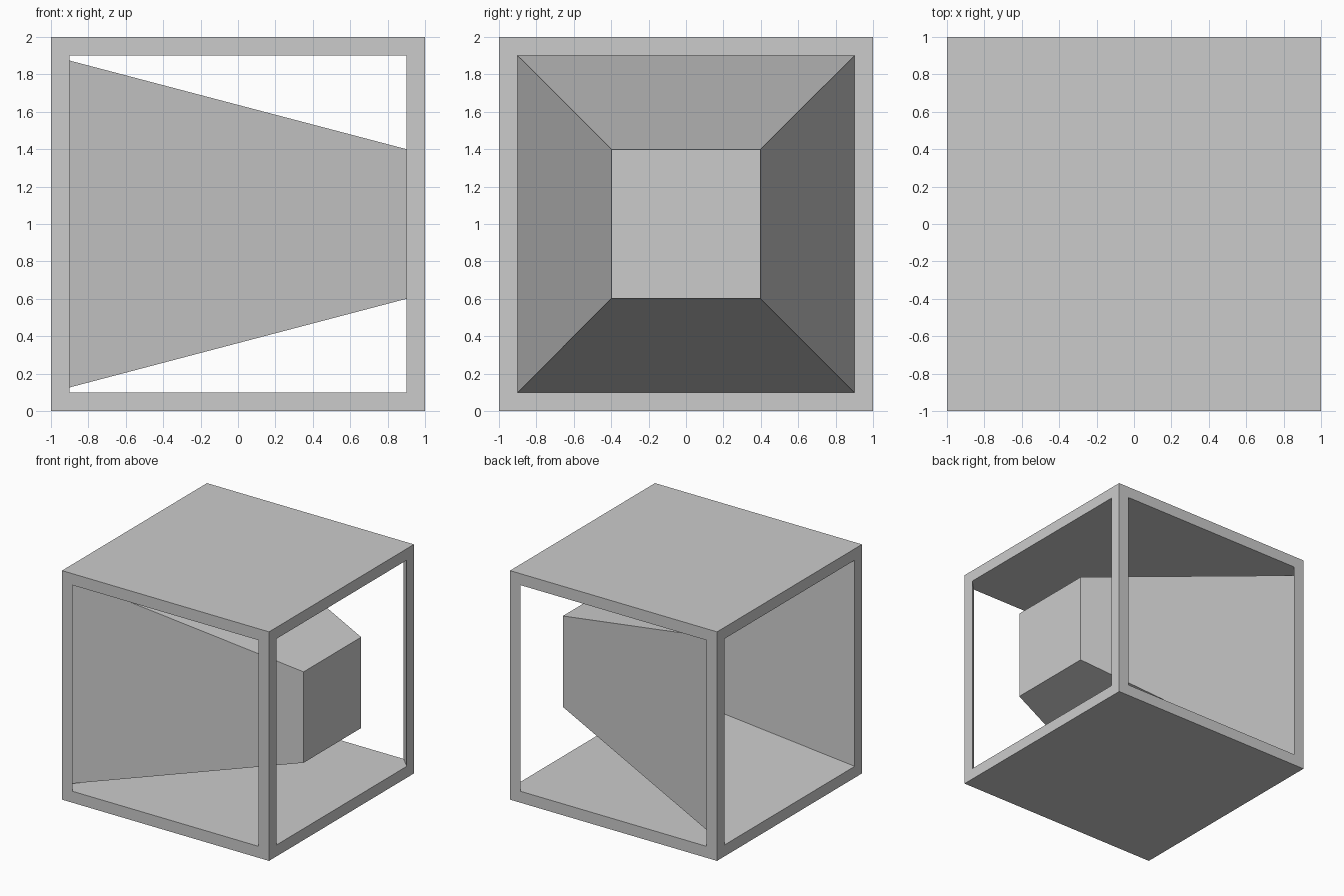
import bpy, bmesh

if "Cube" in bpy.data.objects:
    bpy.data.objects.remove(bpy.data.objects["Cube"])

S, F = 1.0, 0.9            # half size of the box, half size of its openings
TIP_X, TIP = 0.912, 0.397  # end of the tapered funnel and its half size


def make(name, bm):
    mesh = bpy.data.meshes.new(name)
    bm.to_mesh(mesh)
    bm.free()
    obj = bpy.data.objects.new(name, mesh)
    bpy.context.collection.objects.link(obj)
    obj.location.z = S     # stand on the ground
    return obj


# Outer box: four side faces inset to frames; left opening sinks into a funnel
bm = bmesh.new()
bmesh.ops.create_cube(bm, size=2 * S)
bm.normal_update()
sides = [f for f in bm.faces if abs(f.normal.z) < 0.5]
bmesh.ops.inset_individual(bm, faces=sides, thickness=S - F, use_even_offset=True)
bm.normal_update()
left = [f for f in sides if f.normal.x < -0.5]
bmesh.ops.delete(bm, geom=[f for f in sides if f not in left], context='FACES')
bmesh.ops.inset_individual(bm, faces=left, thickness=F - TIP,
                           depth=-(S + TIP_X), use_even_offset=True)
make("box_frame_with_funnel", bm)

# Inner lining: floor and ceiling slabs' inner faces, chamfered corner posts
bm = bmesh.new()
outline = [(S, -F), (S, F), (F, S), (-F, S), (-S, F), (-S, -F), (-F, -S), (F, -S)]
low = [bm.verts.new((x, y, -F)) for x, y in outline]
high = [bm.verts.new((x, y, F)) for x, y in outline]
bm.faces.new(low)
bm.faces.new(high[::-1])
for i in (1, 3, 5, 7):
    j = (i + 1) % 8
    bm.faces.new((low[j], low[i], high[i], high[j]))
make("inner_lining", bm)
